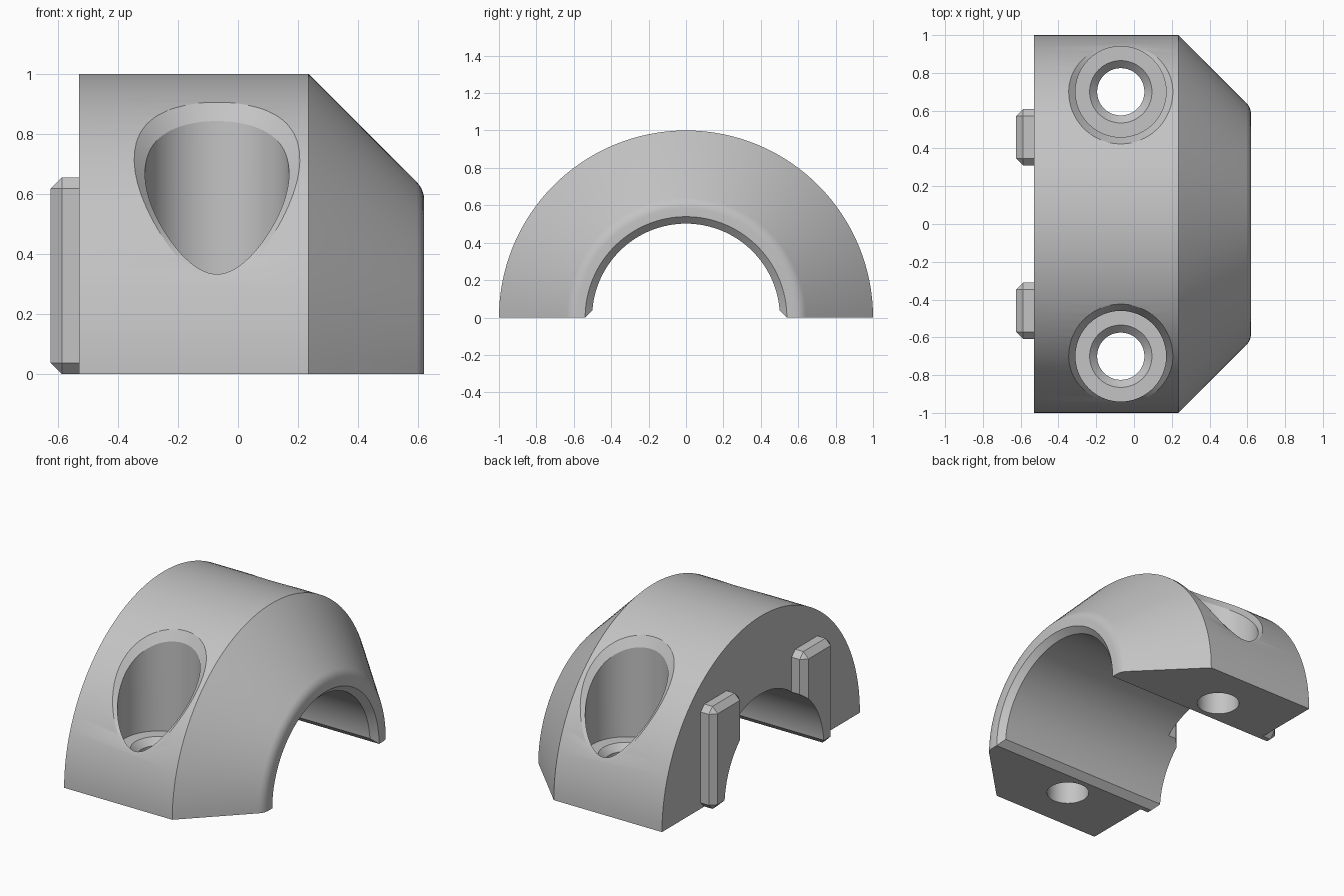
import bpy, bmesh, math

if "Cube" in bpy.data.objects:
    bpy.data.objects.remove(bpy.data.objects["Cube"])

SEG = 128
grey = bpy.data.materials.new("plain_grey")
grey.diffuse_color = (0.55, 0.55, 0.55, 1)
grey.use_nodes = True
grey.node_tree.nodes["Principled BSDF"].inputs["Base Color"].default_value = grey.diffuse_color


def add_object(name, bm):
    bmesh.ops.recalc_face_normals(bm, faces=bm.faces)
    mesh = bpy.data.meshes.new(name)
    bm.to_mesh(mesh)
    bm.free()
    ob = bpy.data.objects.new(name, mesh)
    bpy.context.collection.objects.link(ob)
    mesh.materials.append(grey)
    return ob


def loft(name, rings):
    """Closed solid through a list of equal-length rings, capped at both ends."""
    bm = bmesh.new()
    rows = [[bm.verts.new(p) for p in ring] for ring in rings]
    n = len(rows[0])
    for a, b in zip(rows, rows[1:]):
        for i in range(n):
            j = (i + 1) % n
            bm.faces.new((a[i], a[j], b[j], b[i]))
    bm.faces.new(rows[0])
    bm.faces.new(rows[-1])
    return add_object(name, bm)


def lathe_x(name, profile):
    """Revolve (x, radius) points about the x axis."""
    angles = [2 * math.pi * i / SEG for i in range(SEG)]
    return loft(name, [[(x, r * math.cos(a), r * math.sin(a)) for a in angles]
                       for x, r in profile])


def box(name, lo, hi, bevel=0):
    bm = bmesh.new()
    bmesh.ops.create_cube(bm, size=1)
    for v in bm.verts:
        v.co = [(l + h) / 2 + c * (h - l) for l, h, c in zip(lo, hi, v.co)]
    if bevel:
        bmesh.ops.bevel(bm, geom=bm.edges[:], offset=bevel, segments=1,
                        affect='EDGES', profile=0.5)
    return add_object(name, bm)


def combine(target, tool, operation):
    """Apply a boolean and remove the tool."""
    tool.hide_render = True
    mod = target.modifiers.new("cut", 'BOOLEAN')
    mod.object, mod.operation, mod.solver = tool, operation, 'EXACT'
    bpy.context.view_layer.objects.active = target
    bpy.ops.object.modifier_apply(modifier=mod.name)
    bpy.data.objects.remove(tool)


# Half-round body: cylinder, 45 degree cone and a rounded lip
lip = [(0.535 + 0.085 * math.cos(math.radians(a)), 0.58 + 0.085 * math.sin(math.radians(a)))
       for a in (45, 36, 27, 18, 9, 0)]
body = lathe_x("clamp_half", [(-0.53, 1), (0.235, 1)] + lip)
combine(body, box("lower_half", (-2, -2, -2), (2, 2, 0)), 'DIFFERENCE')

# Bevelled locating tabs on the flat end
for s in (-1, 1):
    ys = sorted((0.31 * s, 0.608 * s))
    combine(body, box("tab", (-0.624, ys[0], 0), (-0.45, ys[1], 0.655), 0.037), 'UNION')

# Bore with a flared mouth, and chamfers along its lower edges
combine(body, lathe_x("bore", [(-1, 0.502), (0.583, 0.502), (0.72, 0.64)]), 'DIFFERENCE')
section = [(-0.64, -0.1), (0.64, -0.1), (0.5, 0.04), (-0.5, 0.04)]
combine(body, loft("bore_edge", [[(x, y, z) for y, z in section] for x in (-1, 1)]),
        'DIFFERENCE')

# Counterbored screw holes with a chamfer following the curved opening
FLOOR, R = 0.26, 0.24


def screw_hole(side):
    angles = [2 * math.pi * i / 96 for i in range(96)]

    def ring(r, z):
        return [(-0.07 + r * math.cos(a), side * (0.7 + r * math.sin(a)), z) for a in angles]

    rings = [ring(0.125, -0.2), ring(0.125, FLOOR - 0.04), ring(0.165, FLOOR), ring(R, FLOOR)]
    inner, outer, top = [], [], []
    for a in angles:
        c, s = math.cos(a), math.sin(a)
        fade = max(s, 0) ** 2
        ro = R + 0.036 * (1 - 0.7 * fade)
        zi = math.sqrt(1 - (0.7 + R * s) ** 2) - 0.045 * (1 - 0.82 * fade)
        zo = math.sqrt(1 - (0.7 + ro * s) ** 2)
        rt, zt = R + (ro - R) * 1.6, zi + (zo - zi) * 1.6
        inner.append((-0.07 + R * c, side * (0.7 + R * s), zi))
        outer.append((-0.07 + rt * c, side * (0.7 + rt * s), zt))
        top.append((-0.07 + rt * c, side * (0.7 + rt * s), 1.3))
    return loft("screw_hole", rings + [inner, outer, top])


for s in (-1, 1):
    combine(body, screw_hole(s), 'DIFFERENCE')

# Smooth curved faces, crisp edges
bpy.ops.object.select_all(action='DESELECT')
body.select_set(True)
bpy.context.view_layer.objects.active = body
bpy.ops.object.shade_smooth_by_angle(angle=math.radians(20))
